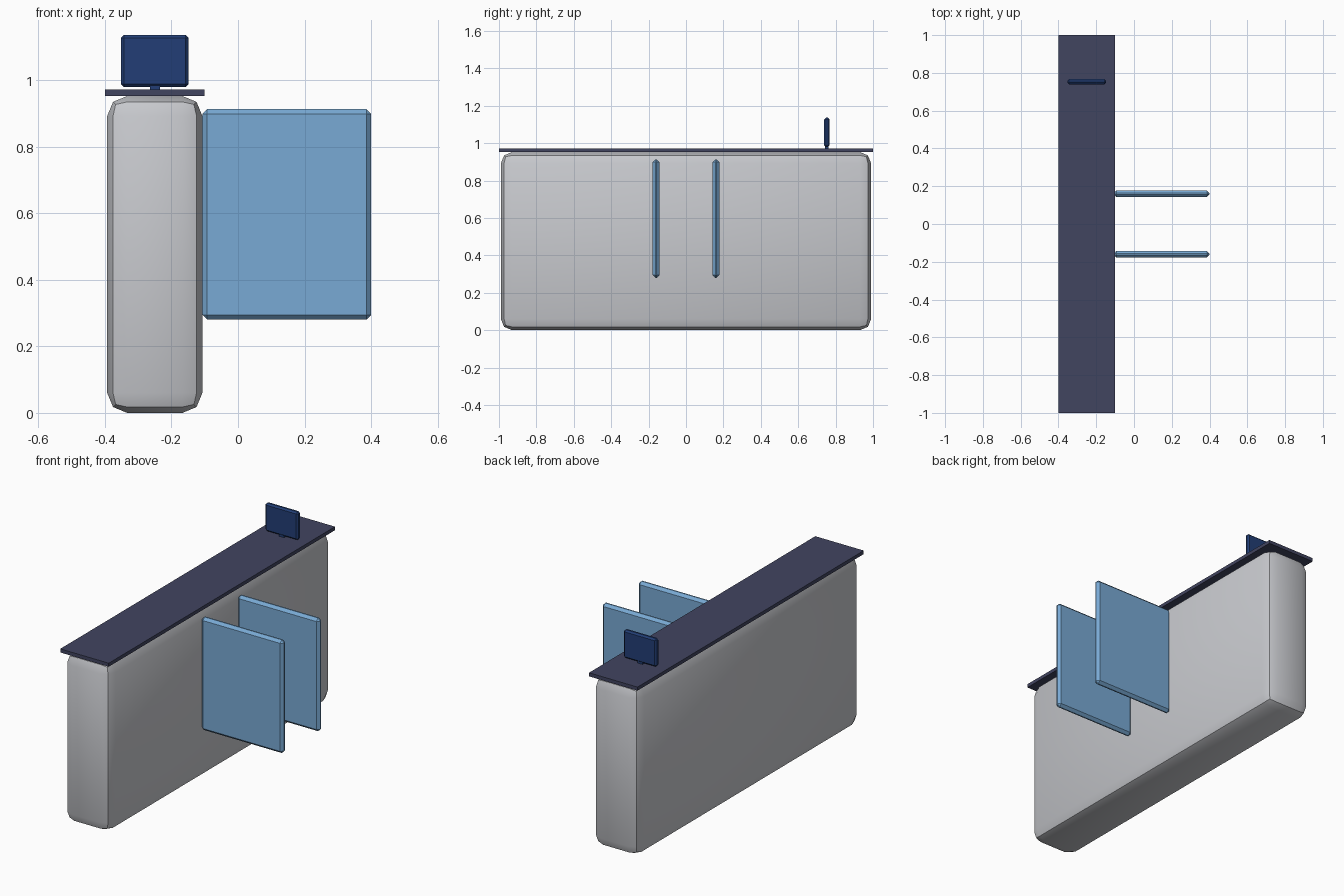
import bpy
import bmesh
import math
from mathutils import Vector

cube = bpy.data.objects.get("Cube")
if cube:
    bpy.data.objects.remove(cube, do_unlink=True)


def material(name, rgb):
    mat = bpy.data.materials.new(name)
    mat.use_nodes = True
    color = (*rgb, 1.0)
    mat.diffuse_color = color
    mat.node_tree.nodes["Principled BSDF"].inputs["Base Color"].default_value = color
    return mat


def box(name, low, high, mat, bevel=0.0, segments=1):
    """Box between two corners, with an optional rounded edge."""
    low, high = Vector(low), Vector(high)
    mesh = bpy.data.meshes.new(name)
    bm = bmesh.new()
    bmesh.ops.create_cube(bm, size=1.0)
    bmesh.ops.scale(bm, vec=high - low, verts=bm.verts)
    if bevel:
        bmesh.ops.bevel(bm, geom=bm.edges[:], offset=bevel, segments=segments,
                        profile=0.5, affect='EDGES')
    bm.to_mesh(mesh)
    bm.free()
    mesh.materials.append(mat)
    obj = bpy.data.objects.new(name, mesh)
    obj.location = (low + high) / 2
    bpy.context.collection.objects.link(obj)
    bpy.ops.object.select_all(action='DESELECT')
    obj.select_set(True)
    bpy.context.view_layer.objects.active = obj
    bpy.ops.object.shade_smooth_by_angle(angle=math.radians(30))
    return obj


grey = material("light grey", (0.58, 0.59, 0.62))
slate = material("dark slate", (0.053, 0.058, 0.117))
blue = material("sky blue", (0.19, 0.40, 0.66))
navy = material("navy", (0.016, 0.048, 0.18))

# Counter body and its overhanging top
box("counter_body", (-0.393, -0.99, 0), (-0.107, 0.99, 0.952), grey, 0.06, 2)
box("counter_top", (-0.4, -1, 0.952), (-0.1, 1, 0.972), slate)

# Pair of gate panels on the side of the counter
for label, y in (("front", -0.16), ("back", 0.16)):
    box(label + "_gate_panel", (-0.107, y - 0.018, 0.28),
        (0.4, y + 0.018, 0.913), blue, 0.0145)

# Small display on a short stand
box("display_stand", (-0.265, 0.743, 0.97), (-0.235, 0.763, 0.985), navy)
box("display_screen", (-0.352, 0.739, 0.979), (-0.148, 0.767, 1.136), navy, 0.009)
